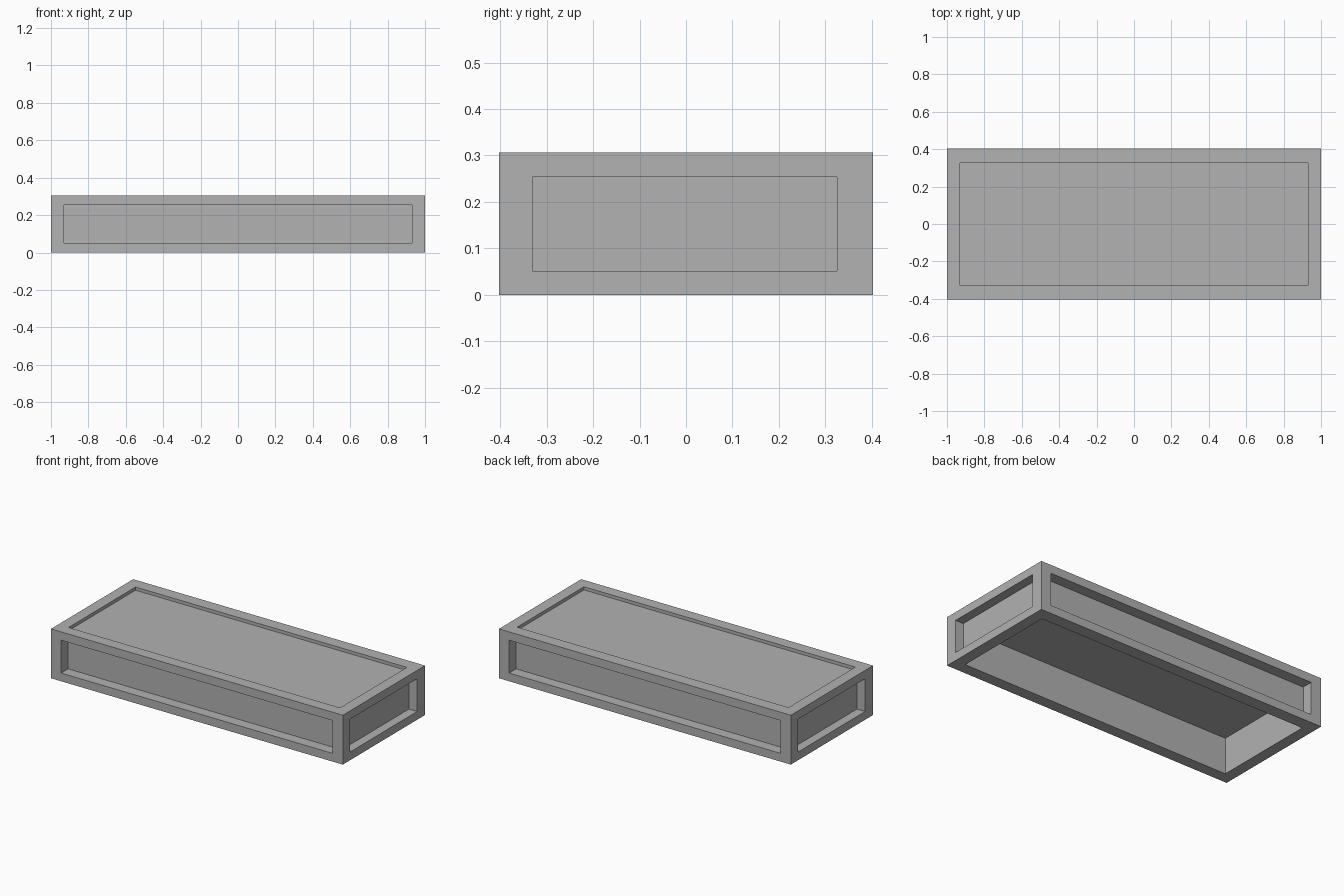
import bpy
import bmesh
from mathutils import Vector

cube = bpy.data.objects.get("Cube")
if cube:
    bpy.data.objects.remove(cube, do_unlink=True)

SIZE = Vector((2.0, 0.805, 0.306))

# Opening limits on each axis, as (low, high)
OPEN_X = (-0.93, 0.93)
OPEN_Y = (-0.33, 0.325)
OPEN_Z = (0.051, 0.254)

# Recess depth by face direction: the underside is a deep cavity
DEPTH = {
    (0, -1, 0): 0.068, (0, 1, 0): 0.068,
    (1, 0, 0): 0.056, (-1, 0, 0): 0.056,
    (0, 0, 1): 0.02, (0, 0, -1): 0.224,
}


def recess(bm, face, depth):
    """Frame a face with a rectangular opening and sink its panel."""
    normal = face.normal.copy()
    centre = face.calc_center_median()
    bmesh.ops.inset_individual(bm, faces=[face], thickness=0.02)
    limits = [OPEN_X, OPEN_Y, OPEN_Z]
    if normal.x < -0.5:
        limits[1] = (-OPEN_Y[1], -OPEN_Y[0])
    for v in face.verts:
        for axis in range(3):
            if abs(normal[axis]) < 0.5:
                v.co[axis] = limits[axis][v.co[axis] > centre[axis]]
    # Duplicate the rim, then push the panel straight inward
    bmesh.ops.inset_individual(bm, faces=[face], thickness=0.0)
    for v in face.verts:
        v.co -= normal * depth


# Solid block
bm = bmesh.new()
bmesh.ops.create_cube(bm, size=1.0)
for v in bm.verts:
    v.co = Vector(a * b for a, b in zip(v.co, SIZE))
    v.co.z += SIZE.z / 2
bm.normal_update()

# Recessed panels on every side
for face in list(bm.faces):
    key = tuple(round(c) for c in face.normal)
    recess(bm, face, DEPTH[key])
bm.normal_update()

mesh = bpy.data.meshes.new("panelled_box")
bm.to_mesh(mesh)
bm.free()
box = bpy.data.objects.new("panelled_box", mesh)
bpy.context.collection.objects.link(box)

# Plain grey material
grey = bpy.data.materials.new("plain_grey")
grey.use_nodes = True
colour = (0.445, 0.445, 0.445, 1.0)
grey.diffuse_color = colour
grey.node_tree.nodes["Principled BSDF"].inputs["Base Color"].default_value = colour
mesh.materials.append(grey)
